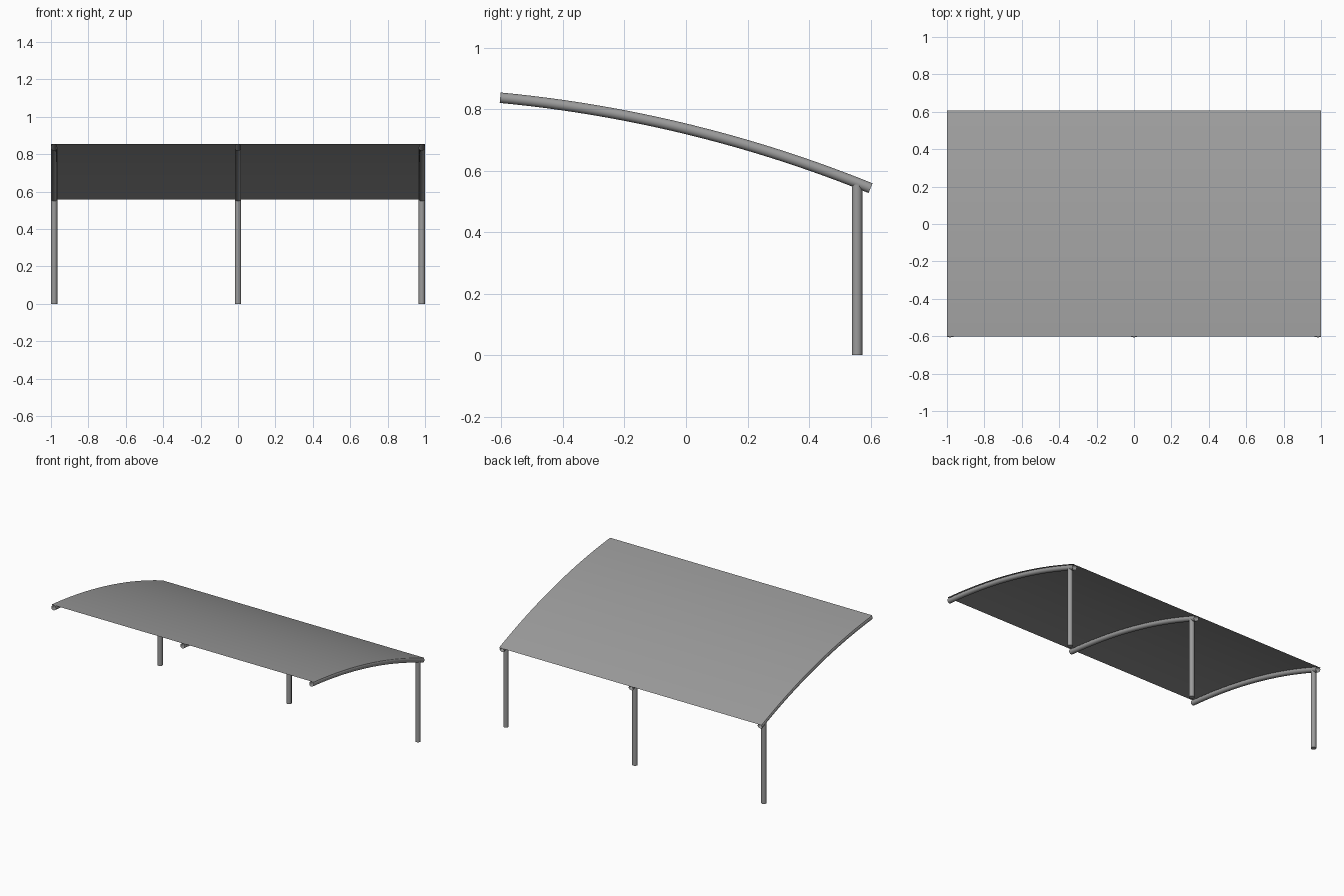
import bpy, bmesh, math
from mathutils import Vector

if "Cube" in bpy.data.objects:
    bpy.data.objects.remove(bpy.data.objects["Cube"])

R = 0.017                      # pipe radius
X_POS = (-0.983, 0.0, 0.983)   # frame positions
POST_Y = 0.556
SEGS, SIDES = 24, 16

# Dark grey painted metal
grey = bpy.data.materials.new("dark_grey")
grey.diffuse_color = (0.33, 0.33, 0.33, 1)
grey.use_nodes = True
grey.node_tree.nodes["Principled BSDF"].inputs["Base Color"].default_value = grey.diffuse_color

# Arc in the y-z plane from raised front end to low back end
A, B, SAG = Vector((-0.604, 0.837)), Vector((0.6, 0.543)), 0.045
chord = B - A
half = chord.length / 2
rad = (half ** 2 + SAG ** 2) / (2 * SAG)
up = Vector((-chord.y, chord.x)).normalized()
centre = (A + B) / 2 - up * (rad - SAG)
mid_ang = math.atan2(up.y, up.x)
spread = math.asin(half / rad)
angles = [mid_ang + spread * (1 - 2 * i / SEGS) for i in range(SEGS + 1)]


def on_arc(x, ang, offset):
    r = rad + offset
    return (x, centre.x + r * math.cos(ang), centre.y + r * math.sin(ang))


def finish(name, bm):
    mesh = bpy.data.meshes.new(name)
    bm.to_mesh(mesh)
    bm.free()
    mesh.materials.append(grey)
    obj = bpy.data.objects.new(name, mesh)
    bpy.context.collection.objects.link(obj)
    bpy.ops.object.select_all(action='DESELECT')
    obj.select_set(True)
    bpy.context.view_layer.objects.active = obj
    bpy.ops.object.shade_smooth_by_angle(angle=math.radians(35))
    return obj


# Open-ended bent pipe
def curved_rafter(name, x):
    bm = bmesh.new()
    turns = [2 * math.pi * k / SIDES for k in range(SIDES)]
    rings = [[bm.verts.new(on_arc(x + R * math.cos(t), a, R * math.sin(t)))
              for t in turns] for a in reversed(angles)]
    for r0, r1 in zip(rings, rings[1:]):
        for k in range(SIDES):
            n = (k + 1) % SIDES
            bm.faces.new((r0[k], r0[n], r1[n], r1[k]))
    bmesh.ops.recalc_face_normals(bm, faces=bm.faces)
    finish(name, bm)


def post(name, x, height=0.555):
    bm = bmesh.new()
    bmesh.ops.create_cone(bm, cap_ends=True, segments=SIDES,
                          radius1=R, radius2=R, depth=height)
    bmesh.ops.translate(bm, verts=bm.verts, vec=(x, POST_Y, height / 2))
    finish(name, bm)


# Posts and rafters
for label, x in zip(("left", "middle", "right"), X_POS):
    post(label + "_post", x)
    curved_rafter(label + "_rafter", x)

# Thin roof sheet lying on the rafters, facing up
bm = bmesh.new()
rows = [[bm.verts.new(on_arc(x, a, R)) for x in (-1, 0, 1)]
        for a in reversed(angles)]
for r0, r1 in zip(rows, rows[1:]):
    for k in range(2):
        bm.faces.new((r0[k], r1[k], r1[k + 1], r0[k + 1]))
bm.normal_update()
if sum(f.normal.z for f in bm.faces) < 0:
    bmesh.ops.reverse_faces(bm, faces=bm.faces)
finish("roof_sheet", bm)
